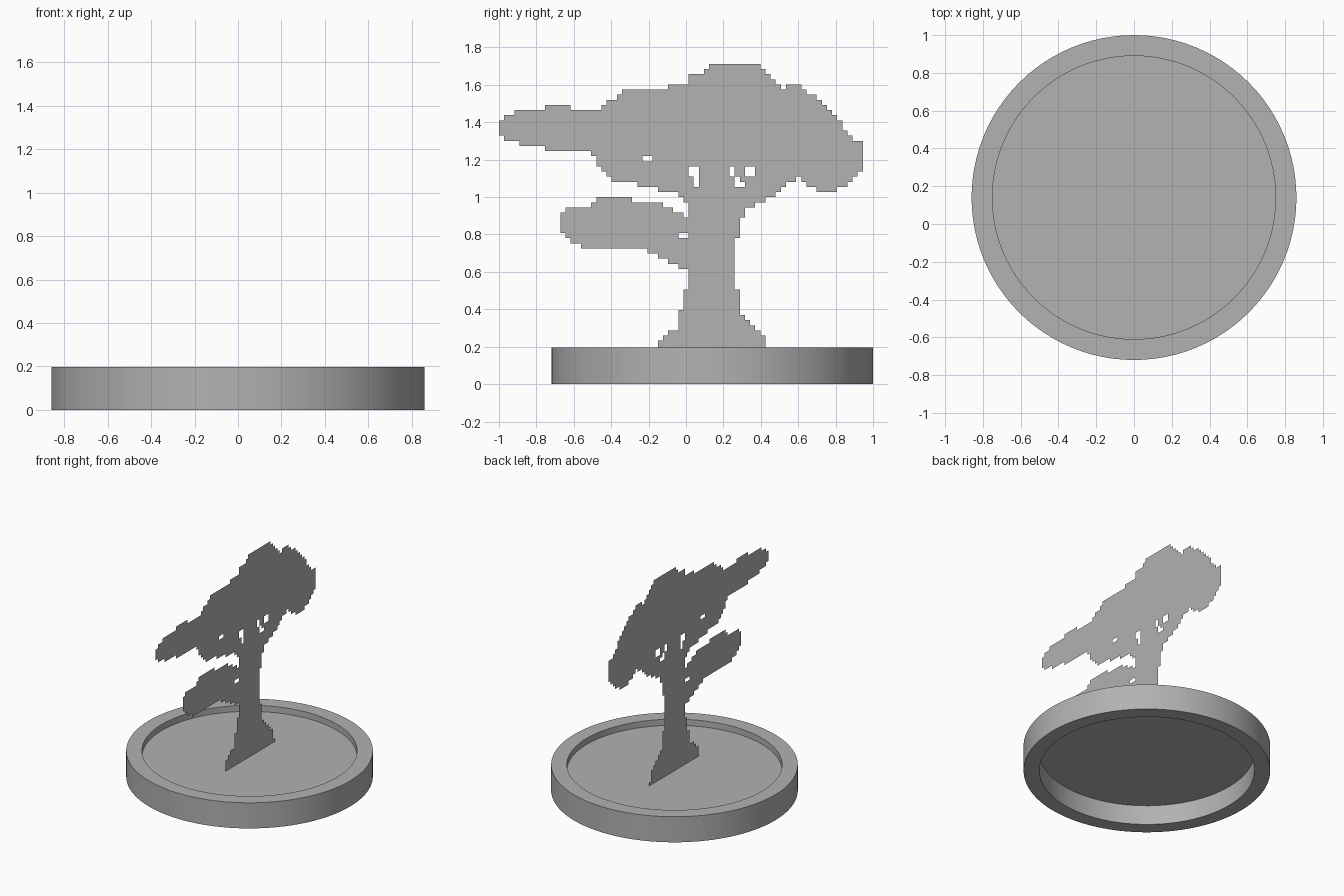
import bpy, bmesh, math

if "Cube" in bpy.data.objects:
    bpy.data.objects.remove(bpy.data.objects["Cube"])

CELL = 1.945 / 71          # size of one square step in the tree outline
Y0, Z0 = -1.0, 0.15        # lower left corner of the tree grid
BASE_Y = 0.14              # centre of the round base

grey = bpy.data.materials.new("plain_grey")
grey.diffuse_color = (0.445, 0.445, 0.445, 1)
grey.use_nodes = True
grey.node_tree.nodes["Principled BSDF"].inputs["Base Color"].default_value = grey.diffuse_color


def finish(bm, name):
    mesh = bpy.data.meshes.new(name)
    bm.to_mesh(mesh)
    bm.free()
    obj = bpy.data.objects.new(name, mesh)
    bpy.context.collection.objects.link(obj)
    mesh.materials.append(grey)
    return obj


def inside(y, z, outline):
    hit = False
    for (ya, za), (yb, zb) in zip(outline, outline[1:] + outline[:1]):
        if (za > z) != (zb > z) and y < ya + (z - za) * (yb - ya) / (zb - za):
            hit = not hit
    return hit


# Round rim: rectangular section spun around the centre
bm = bmesh.new()
section = [(0.75, 0), (0.86, 0), (0.86, 0.197), (0.75, 0.197)]
verts = [bm.verts.new((r, BASE_Y, z)) for r, z in section]
edges = [bm.edges.new((verts[i], verts[(i + 1) % 4])) for i in range(4)]
bmesh.ops.spin(bm, geom=verts + edges, cent=(0, BASE_Y, 0), axis=(0, 0, 1),
               angle=math.tau, steps=96, use_merge=True)
bmesh.ops.remove_doubles(bm, verts=bm.verts, dist=1e-5)
bmesh.ops.recalc_face_normals(bm, faces=bm.faces)
rim = finish(bm, "base_rim")
bpy.context.view_layer.objects.active = rim
rim.select_set(True)
bpy.ops.object.shade_smooth_by_angle(angle=math.radians(30))

# Thin floor disc inside the rim
bm = bmesh.new()
bmesh.ops.create_circle(bm, cap_ends=True, segments=96, radius=0.75)
bmesh.ops.translate(bm, verts=bm.verts, vec=(0, BASE_Y, Z0))
finish(bm, "base_floor")

# Tree outlines as (y, z) profiles
canopy = [(-1.0, 1.33), (-1.0, 1.40), (-.92, 1.45), (-.78, 1.47), (-.70, 1.50),
          (-.62, 1.50), (-.60, 1.475), (-.46, 1.475), (-.36, 1.55), (-.30, 1.58),
          (-.10, 1.58), (-.09, 1.605), (0, 1.61), (.04, 1.66), (.10, 1.67),
          (.14, 1.715), (.38, 1.715), (.45, 1.66), (.50, 1.60), (.53, 1.575),
          (.56, 1.605), (.60, 1.605), (.65, 1.55), (.69, 1.55), (.72, 1.50),
          (.77, 1.475), (.83, 1.40), (.87, 1.33), (.945, 1.28), (.945, 1.17),
          (.90, 1.09), (.80, 1.04), (.70, 1.04), (.60, 1.10), (.55, 1.09),
          (.50, 1.03), (.40, .98), (.35, .95), (0, .97), (-.06, 1.02),
          (-.16, 1.04), (-.28, 1.07), (-.41, 1.10), (-.48, 1.19), (-.49, 1.23),
          (-.58, 1.24), (-.70, 1.235), (-.76, 1.26), (-.86, 1.28), (-.95, 1.31)]
trunk = [(-.16, .15), (-.13, .24), (-.06, .29), (-.03, .34), (-.025, .47), (0, .50),
         (0, .78), (.025, .82), (.025, .93), (0, .94), (0, 1.10), (.45, 1.0),
         (.33, .95), (.30, .88), (.295, .79), (.27, .79), (.27, .50), (.297, .48),
         (.30, .38), (.35, .33), (.42, .25), (.43, .20), (.46, .15)]
low_foliage = [(.01, .60), (-.04, .63), (-.16, .69), (-.22, .725), (-.30, .735),
               (-.38, .715), (-.42, .735), (-.50, .71), (-.57, .75), (-.64, .78),
               (-.68, .83), (-.68, .90), (-.62, .95), (-.52, .945), (-.46, 1.01),
               (-.36, 1.01), (-.27, .98), (-.24, .955), (-.16, .975), (-.08, .94),
               (-.02, .90), (.025, .85), (0, .82), (-.05, .82), (-.05, .79), (.01, .78)]
# Gaps between the branches: y min, y max, z min, z max
gaps = [(-.245, -.19, 1.20, 1.23), (-.055, .025, 1.15, 1.175), (0, .08, 1.12, 1.15),
        (.05, .08, 1.065, 1.12), (.24, .27, 1.12, 1.15), (.32, .38, 1.12, 1.15),
        (.27, .32, 1.065, 1.09), (.27, .297, 1.09, 1.12), (.41, .435, 1.15, 1.175)]


# Each tree part is a flat sheet of square cells; shared cells are used once
used = set()
for name, outline in (("trunk", trunk), ("canopy", canopy), ("low_foliage", low_foliage)):
    bm = bmesh.new()
    for col in range(71):
        for row in range(57):
            y, z = Y0 + (col + .5) * CELL, Z0 + (row + .5) * CELL
            in_gap = any(a < y < b and c < z < d for a, b, c, d in gaps)
            if (col, row) in used or in_gap or not inside(y, z, outline):
                continue
            used.add((col, row))
            h = CELL / 2
            bm.faces.new([bm.verts.new((0, y + a * h, z + b * h))
                          for a, b in ((-1, -1), (1, -1), (1, 1), (-1, 1))])
    bmesh.ops.remove_doubles(bm, verts=bm.verts, dist=1e-4)
    bmesh.ops.dissolve_limit(bm, angle_limit=0.01, verts=bm.verts, edges=bm.edges)
    finish(bm, name)
